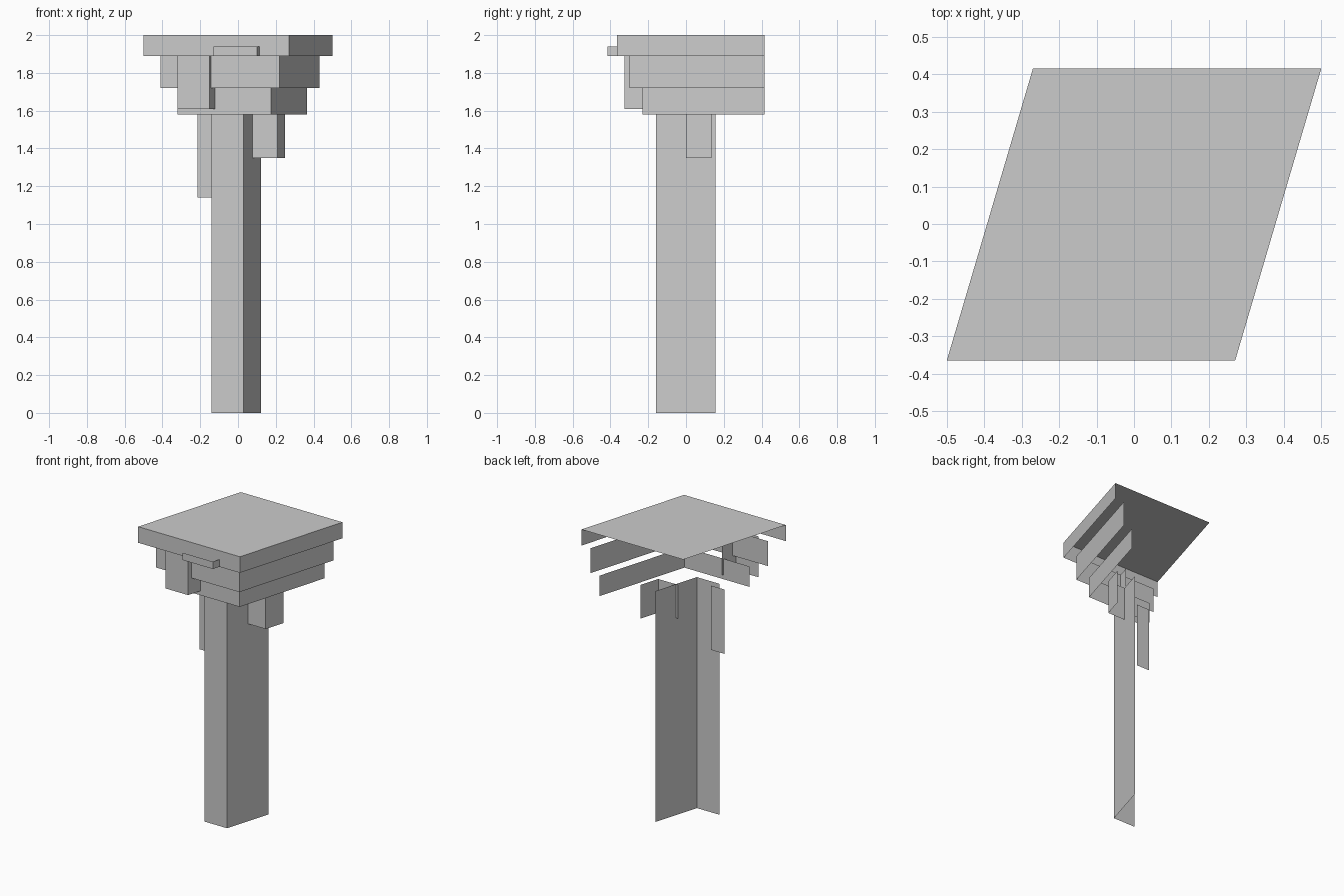
import bpy
import bmesh

cube = bpy.data.objects.get("Cube")
if cube:
    bpy.data.objects.remove(cube, do_unlink=True)

# One plain grey for everything
grey = bpy.data.materials.new("plain_grey")
grey.use_nodes = True
colour = (0.6, 0.6, 0.6, 1)
grey.diffuse_color = colour
grey.node_tree.nodes["Principled BSDF"].inputs["Base Color"].default_value = colour

SLANT = 0.295  # sideways shift per unit of depth


def block(name, x0, x1, y0, y1, z0, z1, side=True, top=False):
    """Open slanted block: a front sheet, with optional side and top sheets."""
    shift = SLANT * (y1 - y0)
    plan = [(x0, y0), (x1, y0), (x1 + shift, y1), (x0 + shift, y1)]
    bm = bmesh.new()
    low = [bm.verts.new((x, y, z0)) for x, y in plan]
    high = [bm.verts.new((x, y, z1)) for x, y in plan]
    bm.faces.new((low[0], low[1], high[1], high[0]))
    if side:
        bm.faces.new((low[1], low[2], high[2], high[1]))
    if top:
        bm.faces.new(high)
    loose = [v for v in bm.verts if not v.link_faces]
    bmesh.ops.delete(bm, geom=loose, context='VERTS')
    mesh = bpy.data.meshes.new(name)
    bm.to_mesh(mesh)
    bm.free()
    mesh.materials.append(grey)
    obj = bpy.data.objects.new(name, mesh)
    bpy.context.collection.objects.link(obj)


BACK = 0.415

# Column and stepped head
block("column", -0.14, 0.03, -0.16, 0.155, 0, 1.58)
block("lower_tier", -0.32, 0.174, -0.23, BACK, 1.58, 1.72)
block("middle_tier", -0.41, 0.22, -0.30, BACK, 1.72, 1.89)
block("top_slab", -0.50, 0.27, -0.365, BACK, 1.89, 2.0, top=True)

# Small attached blocks
block("front_bracket", -0.32, -0.15, -0.325, -0.22, 1.61, 1.89)
block("front_ledge", -0.13, 0.10, -0.415, -0.36, 1.89, 1.94)
block("side_bracket", 0.062, 0.21, 0.0, 0.135, 1.35, 1.58)
block("hanging_plate", -0.215, -0.114, -0.109, 0.0, 1.14, 1.58, side=False)
